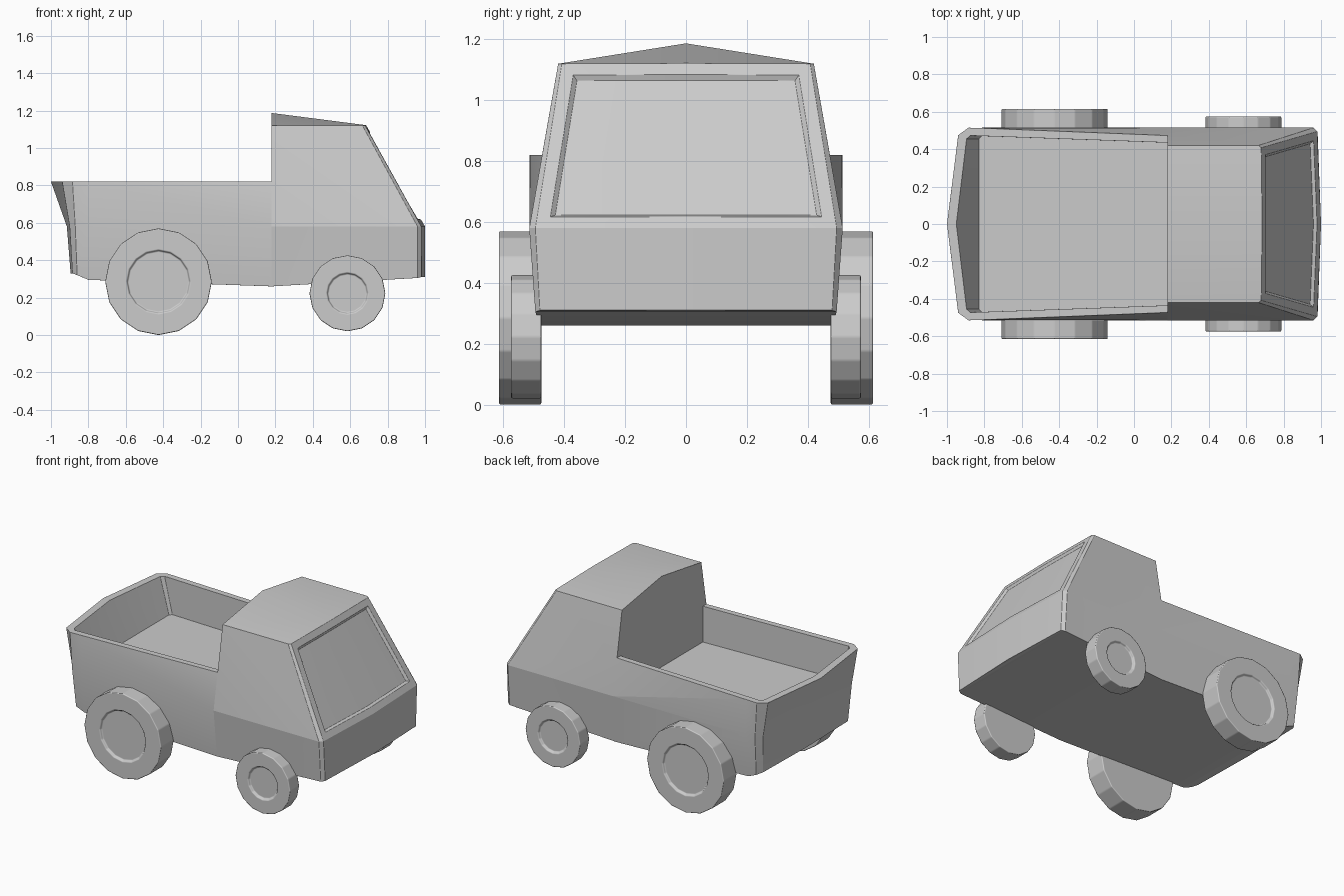
import bpy, bmesh, math

cube = bpy.data.objects.get("Cube")
if cube:
    bpy.data.objects.remove(cube, do_unlink=True)

# Single clay grey paint
grey = bpy.data.materials.new("plain_grey")
grey.use_nodes = True
color = (0.6, 0.6, 0.6, 1)
grey.diffuse_color = color
grey.node_tree.nodes["Principled BSDF"].inputs["Base Color"].default_value = color


def finish(bm, name):
    """Turn a bmesh into an object with softly bevelled edges."""
    bmesh.ops.recalc_face_normals(bm, faces=bm.faces)
    mesh = bpy.data.meshes.new(name)
    bm.to_mesh(mesh)
    bm.free()
    mesh.materials.append(grey)
    for p in mesh.polygons:
        p.use_smooth = True
    obj = bpy.data.objects.new(name, mesh)
    bpy.context.collection.objects.link(obj)
    bev = obj.modifiers.new("soft_edges", "BEVEL")
    bev.width = 0.006
    bev.segments = 2
    bev.limit_method = "ANGLE"
    bev.angle_limit = math.radians(14)
    bev.harden_normals = True
    return obj


def build_body():
    bm = bmesh.new()

    def half_ring(points):
        """Vertices of a half outline, paired with their mirrored twins."""
        pairs = []
        for x, y, z in points:
            v = bm.verts.new((x, y, z))
            pairs.append((v, v if y == 0 else bm.verts.new((x, -y, z))))
        return pairs

    def both(*pairs):
        """The same face on the left and right side."""
        return [bm.faces.new([p[s] for p in pairs]) for s in (0, 1)]

    def across(a, b):
        """A face that spans the centre line between two pairs."""
        bm.faces.new(list(dict.fromkeys([a[0], b[0], b[1], a[1]])))

    def wall(low, high):
        faces = []
        for i in range(len(low) - 1):
            faces += both(low[i], low[i + 1], high[i + 1], high[i])
        return faces

    # Outlines run from tail centre to tail corner, cab seam, nose corner, nose centre
    base = half_ring([(-.895, 0, .33), (-.885, .45, .33), (-.86, .485, .32), (-.8, .485, .295),
                      (.18, .48, .26), (.96, .495, .305), (.982, .48, .31), (1, 0, .31)])
    waist = half_ring([(-.915, 0, .58), (-.9, .47, .58), (-.87, .513, .58), (-.8, .515, .58),
                       (.18, .515, .58), (.96, .515, .58), (.98, .495, .58), (1, 0, .58)])
    rail = half_ring([(-1, 0, .82), (-.94, .475, .82), (-.885, .515, .82), (-.8, .512, .82),
                      (.18, .473, .82)])
    lip = half_ring([(-.95, 0, .82), (-.895, .455, .82), (-.875, .473, .82), (-.8, .47, .82),
                     (.18, .435, .82)])
    floor = half_ring([(-.83, 0, .58), (-.83, .455, .58), (-.815, .47, .58), (-.8, .47, .58),
                       (.18, .435, .58)])
    roof = half_ring([(.18, 0, 1.187), (.18, .42, 1.12), (.665, .42, 1.12), (.68, .408, 1.12),
                      (.685, 0, 1.122)])

    # Lower hull and its underside
    wall(base, waist)
    for a, b in zip(base, base[1:]):
        across(a, b)

    # Cargo bed: outer wall, rim, inner wall, floor
    wall(waist[:5], rail)
    wall(rail, lip)
    wall(lip, floor)
    for a, b in zip(floor, floor[1:]):
        across(a, b)

    # Cab: sides, corner strips, roof and rear wall
    both(waist[4], waist[5], roof[2], roof[1], rail[4])
    both(waist[5], waist[6], roof[3], roof[2])
    both(*roof)
    loop = [roof[1], rail[4], lip[4], floor[4]]
    bm.faces.new([roof[0][0]] + [p[0] for p in loop] + [p[1] for p in reversed(loop)])

    # Windscreen with a recessed pane
    screen = both(waist[6], waist[7], roof[4], roof[3])
    bmesh.ops.recalc_face_normals(bm, faces=bm.faces)
    bmesh.ops.inset_region(bm, faces=screen, thickness=.043, use_even_offset=True)
    bmesh.ops.inset_region(bm, faces=screen, thickness=.014, depth=-.014, use_even_offset=True)
    return finish(bm, "truck_body")


def build_wheel(name, x, radius, z, hub, side, y_in, y_out, sides=16):
    """A faceted disc with a shallow hub recess on its outer face."""
    bm = bmesh.new()
    profile = [(radius, y_in), (radius, y_out), (hub, y_out), (hub - .006, y_out - .015)]
    rings = []
    for r, y in profile:
        angles = [math.tau * k / sides for k in range(sides)]
        rings.append([bm.verts.new((x + r * math.sin(a), side * y, z + r * math.cos(a)))
                      for a in angles])
    for a, b in zip(rings, rings[1:]):
        for k in range(sides):
            n = (k + 1) % sides
            bm.faces.new((a[k], a[n], b[n], b[k]))
    bm.faces.new(rings[0])
    bm.faces.new(rings[-1])
    return finish(bm, name)


build_body()
for label, side in (("left", 1), ("right", -1)):
    build_wheel("rear_wheel_" + label, -.425, .285, .285, .17, side, .475, .615)
    build_wheel("front_wheel_" + label, .585, .203, .223, .11, side, .475, .575)
